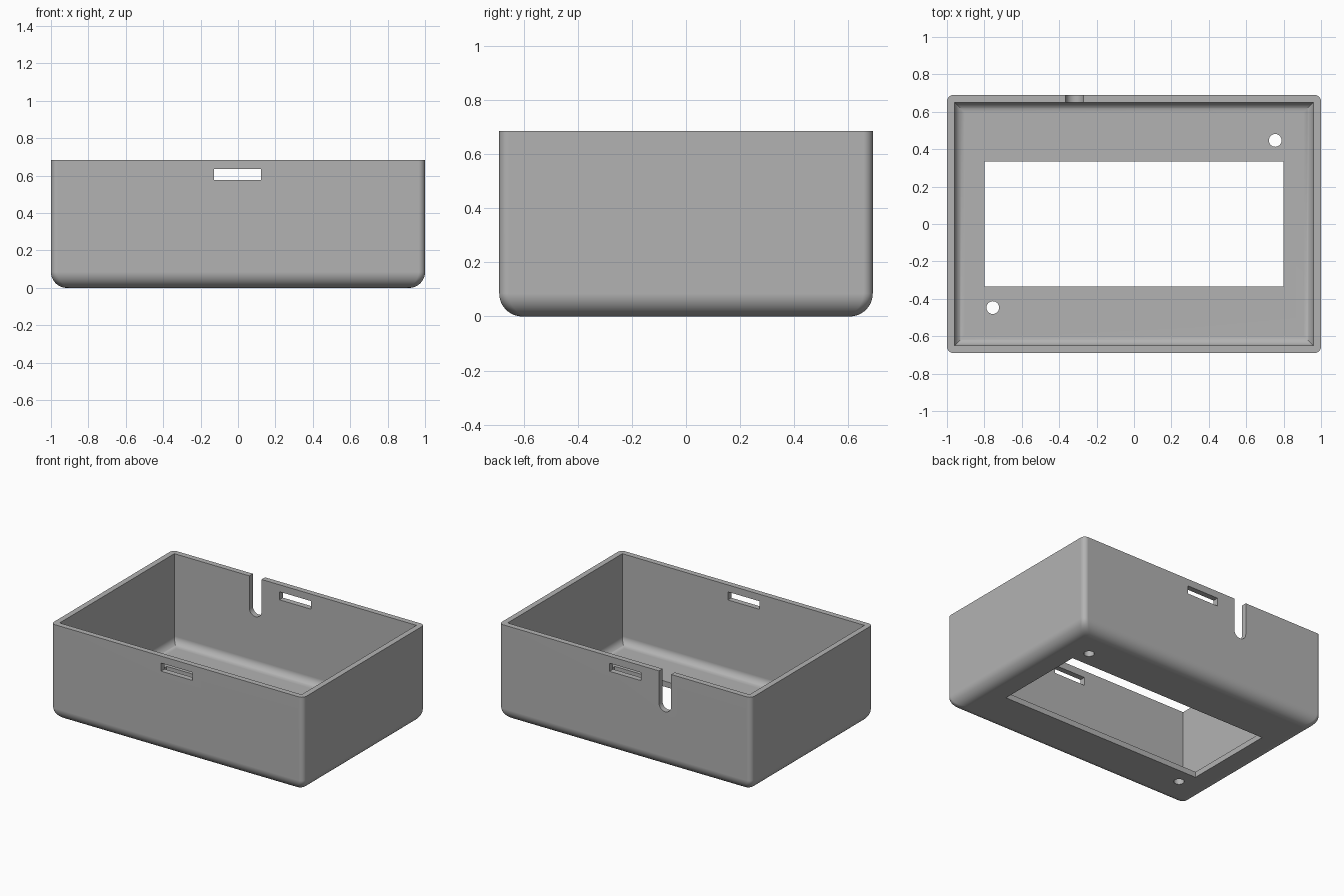
import bpy, bmesh
from math import sin, cos, pi

cube = bpy.data.objects.get("Cube")
if cube:
    bpy.data.objects.remove(cube, do_unlink=True)

HALF_X, HALF_Y, HEIGHT, WALL = 1.0, 0.69, 0.685, 0.04

grey = bpy.data.materials.new("plain grey")
grey.use_nodes = True
colour = (0.45, 0.45, 0.45, 1)
grey.diffuse_color = colour
grey.node_tree.nodes["Principled BSDF"].inputs["Base Color"].default_value = colour


def outline(hx, hy, corner, steps=8):
    """Rectangle in plan, with rounded corners if corner > 0."""
    pts = []
    for q, (sx, sy) in enumerate([(1, 1), (-1, 1), (-1, -1), (1, -1)]):
        cx, cy = sx * (hx - corner), sy * (hy - corner)
        if corner == 0:
            pts.append((cx, cy))
            continue
        for i in range(steps + 1):
            a = (q + i / steps) * pi / 2
            pts.append((cx + corner * cos(a), cy + corner * sin(a)))
    return pts


def loft(name, rings):
    """Closed solid through a list of equal-length rings."""
    bm = bmesh.new()
    loops = [[bm.verts.new(p) for p in ring] for ring in rings]
    for low, high in zip(loops, loops[1:]):
        for i in range(len(low)):
            j = (i + 1) % len(low)
            bm.faces.new((low[i], low[j], high[j], high[i]))
    bm.faces.new(loops[0][::-1])
    bm.faces.new(loops[-1])
    bmesh.ops.recalc_face_normals(bm, faces=bm.faces)
    mesh = bpy.data.meshes.new(name)
    bm.to_mesh(mesh)
    bm.free()
    mesh.materials.append(grey)
    obj = bpy.data.objects.new(name, mesh)
    bpy.context.collection.objects.link(obj)
    return obj


def tub(name, hx, hy, floor, top, fillet, corner, steps=12):
    """Upright block whose bottom edge is rounded."""
    rings = []
    for i in range(steps + 1):
        a = i / steps * pi / 2
        inset, z = fillet * (1 - sin(a)), floor + fillet * (1 - cos(a))
        rings.append([(x, y, z) for x, y in outline(hx - inset, hy - inset, corner)])
    rings.append([(x, y, top) for x, y in outline(hx, hy, corner)])
    return loft(name, rings)


def block(name, x0, x1, y0, y1, z0, z1):
    plan = [(x0, y0), (x1, y0), (x1, y1), (x0, y1)]
    return loft(name, [[(x, y, z) for x, y in plan] for z in (z0, z1)])


# Outer shell and hollow
case = tub("case", HALF_X, HALF_Y, 0, HEIGHT, 0.085, 0.035)
cutters = [tub("hollow", HALF_X - WALL, HALF_Y - WALL, WALL, 1, 0.055, 0)]

# Display window in the floor
cutters.append(block("window", -0.8, 0.8, -0.335, 0.335, -0.2, 0.2))

# Screw holes at opposite corners
for s in (-1, 1):
    circle = [(s * 0.755 + 0.034 * cos(i * pi / 16), s * 0.447 + 0.034 * sin(i * pi / 16))
              for i in range(32)]
    cutters.append(loft("screw_hole", [[(x, y, z) for x, y in circle] for z in (-0.2, 0.2)]))

# Latch slots through the front and back walls
for y in (-HALF_Y, HALF_Y):
    cutters.append(block("latch_slot", -0.127, 0.123, y - 0.1, y + 0.1, 0.577, 0.635))

# Round-bottomed cable notch in the back wall
r = 0.048
arch = [(-0.317 + r * cos(a), 0.453 + r * sin(a)) for a in (pi + i * pi / 16 for i in range(17))]
arch += [(-0.317 + r, 1), (-0.317 - r, 1)]
cutters.append(loft("cable_notch", [[(x, y, z) for x, z in arch]
                                    for y in (HALF_Y - 0.1, HALF_Y + 0.1)]))

bpy.ops.object.select_all(action="DESELECT")
bpy.context.view_layer.objects.active = case
case.select_set(True)
for cutter in cutters:
    mod = case.modifiers.new(cutter.name, "BOOLEAN")
    mod.operation, mod.solver, mod.object = "DIFFERENCE", "EXACT", cutter
    bpy.ops.object.modifier_apply(modifier=mod.name)
    bpy.data.objects.remove(cutter, do_unlink=True)

# Smooth fillets, flat walls
bpy.ops.object.shade_smooth_by_angle(angle=pi / 6)
normals = case.modifiers.new("flat walls", "WEIGHTED_NORMAL")
normals.keep_sharp = True
